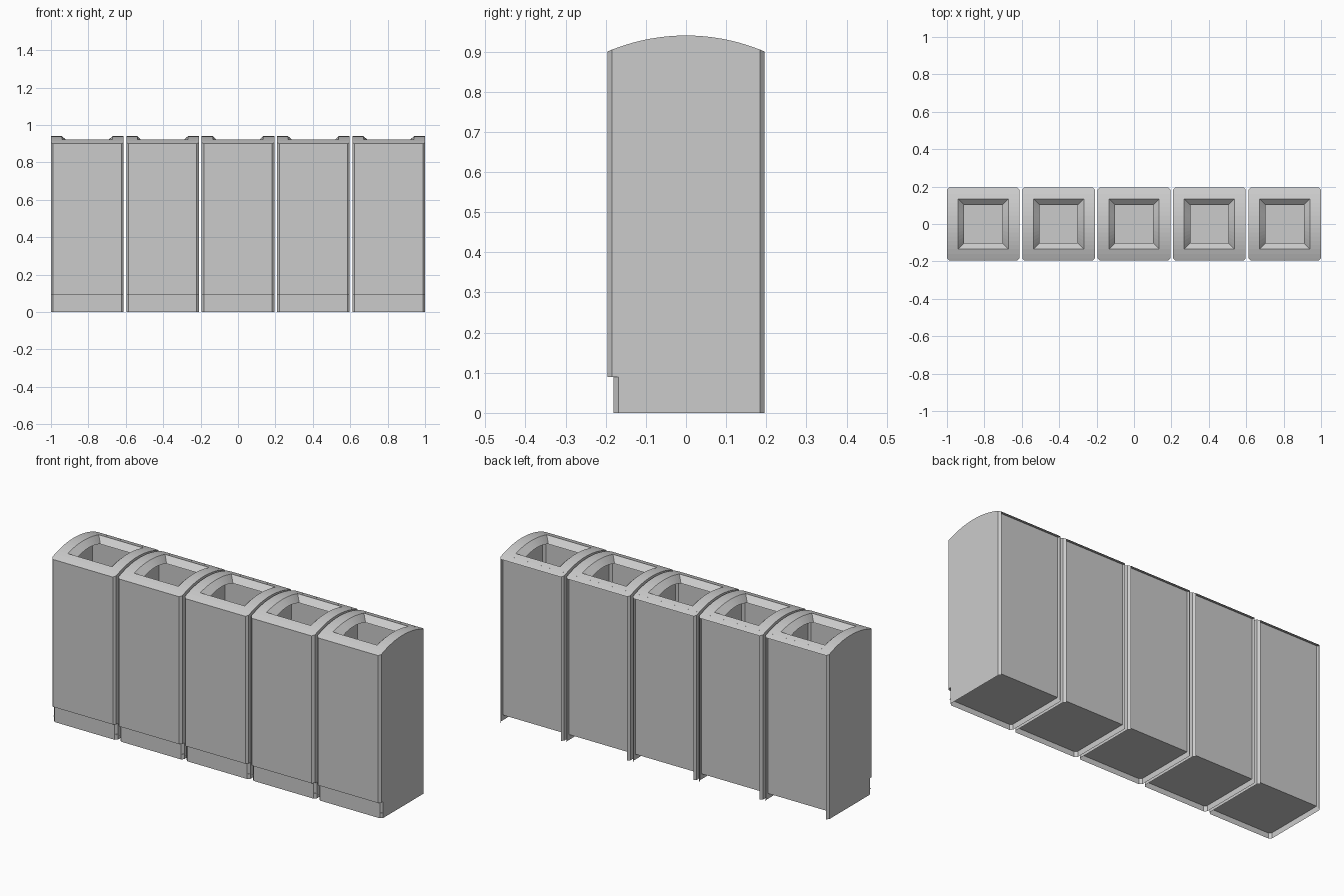
import bpy, bmesh, math

if "Cube" in bpy.data.objects:
    bpy.data.objects.remove(bpy.data.objects["Cube"])

W, D = 0.194, 0.196          # half width / half depth of one bin
C = 0.012                    # corner chamfer
O, I = 0.135, 0.102          # opening half size, outer and inner
LIP = 0.03                   # depth of the sloped lip
EAVE, TOP = 0.90, 0.94       # arched lid heights
KICK, KICK_IN = 0.09, 0.016  # toe recess at the front
BACK, FLOOR = 0.164, 0.03    # recessed back panel and floor
PITCH = 0.403
R = (D * D + (TOP - EAVE) ** 2) / (2 * (TOP - EAVE))


def arch(y):
    return TOP - R + math.sqrt(R * R - y * y)


def make_mesh(name, bm):
    me = bpy.data.meshes.new(name)
    bm.to_mesh(me)
    bm.free()
    return me


def extrude(bm, edges):
    geo = bmesh.ops.extrude_edge_only(bm, edges=edges)["geom"]
    return ([g for g in geo if isinstance(g, bmesh.types.BMVert)],
            [g for g in geo if isinstance(g, bmesh.types.BMEdge)])


def shell_mesh():
    bm = bmesh.new()
    # arched lid with chamfered corners and a square opening
    xs = [-W, -W + C, -O, O, W - C, W]
    n = 12
    ys = [-D, -D + C, -0.16] + [-O + 2 * O * k / n for k in range(n + 1)] + [0.16, D - C, D]
    nx, ny = len(xs) - 1, len(ys) - 1
    v = {(i, j): bm.verts.new((x, y, arch(y))) for i, x in enumerate(xs) for j, y in enumerate(ys)}
    for i in range(nx):
        for j in range(ny):
            if xs[i] == -O and 3 <= j < 3 + n:
                continue
            cell = [(i, j), (i + 1, j), (i + 1, j + 1), (i, j + 1)]
            bm.faces.new([v[c] for c in cell if not (c[0] in (0, nx) and c[1] in (0, ny))])
    bmesh.ops.delete(bm, geom=[q for q in bm.verts if not q.link_faces], context='VERTS')
    rim = [e for e in bm.edges if e.is_boundary]
    hole = [e for e in rim if all(abs(q.co.x) < O + 1e-4 and abs(q.co.y) < O + 1e-4 for q in e.verts)]
    outer = [e for e in rim if e not in hole
             and not all(q.co.y > D - 1e-4 for q in e.verts)]
    # sloped lip
    verts, _ = extrude(bm, hole)
    for q in verts:
        q.co = (q.co.x * I / O, q.co.y * I / O, q.co.z - LIP)
    # front and side walls, open at the back
    verts, edges = extrude(bm, outer)
    for q in verts:
        q.co.z = KICK
    # toe recess ledge, then the lower walls
    verts, edges = extrude(bm, edges)
    for q in verts:
        if q.co.y < -D + C + 1e-4:
            q.co.y += KICK_IN
    verts, _ = extrude(bm, edges)
    for q in verts:
        q.co.z = 0
    bmesh.ops.dissolve_degenerate(bm, dist=1e-5, edges=bm.edges[:])
    bmesh.ops.recalc_face_normals(bm, faces=bm.faces[:])
    return make_mesh("bin_shell", bm)


def quad_mesh(name, pts):
    bm = bmesh.new()
    bm.faces.new([bm.verts.new(p) for p in pts])
    return make_mesh(name, bm)


w, zb = W - 0.001, arch(BACK)
parts = {
    "bin_shell": shell_mesh(),
    "back_panel": quad_mesh("back_panel", [(w, BACK, FLOOR), (-w, BACK, FLOOR), (-w, BACK, zb), (w, BACK, zb)]),
    "floor_panel": quad_mesh("floor_panel", [(-w, -D + KICK_IN, FLOOR), (w, -D + KICK_IN, FLOOR),
                                             (w, BACK, FLOOR), (-w, BACK, FLOOR)]),
}

# five identical bins in a row
for k in range(5):
    for name, me in parts.items():
        ob = bpy.data.objects.new(f"{name}_{k + 1}", me)
        ob.location.x = (k - 2) * PITCH
        bpy.context.collection.objects.link(ob)
